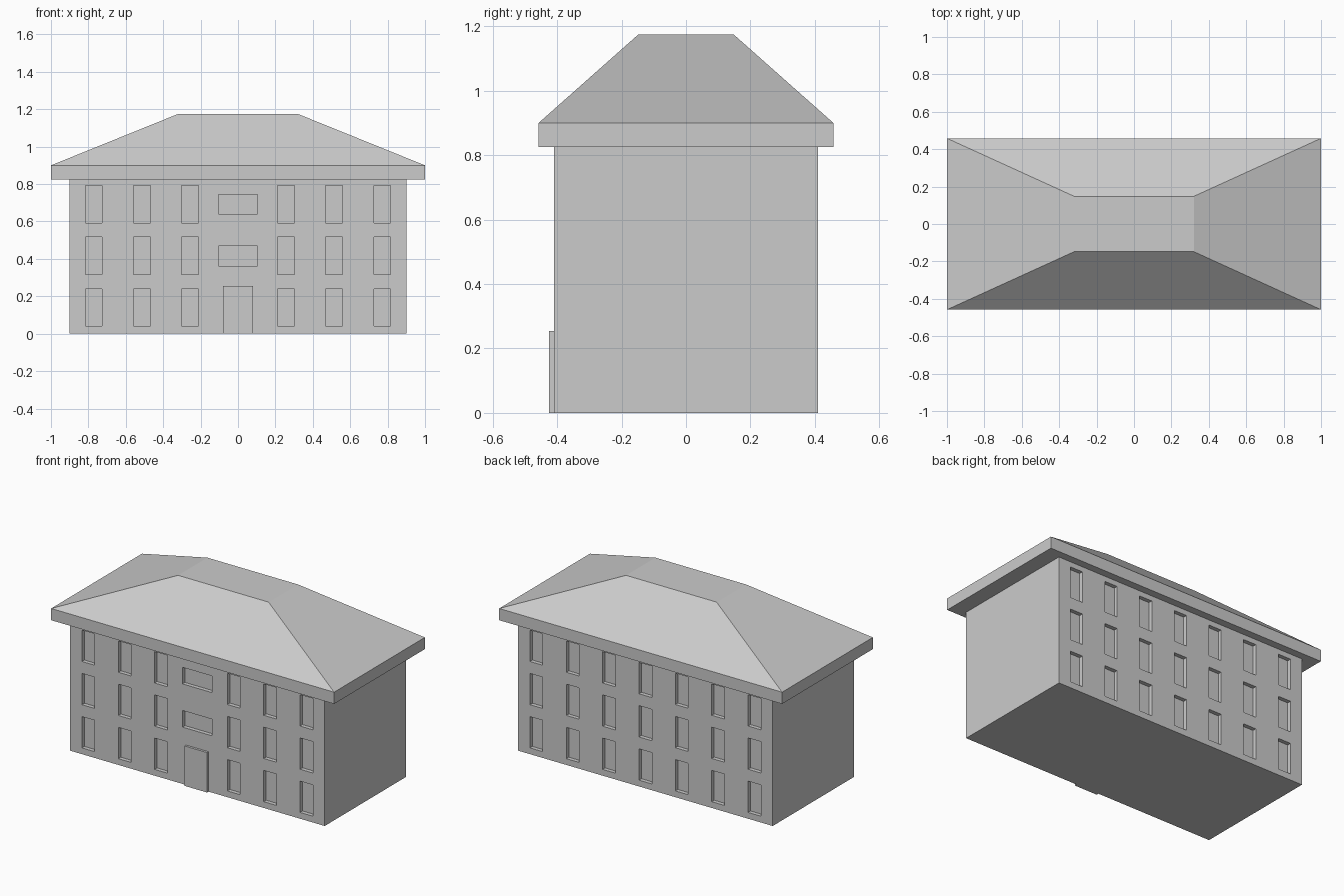
import bpy, bmesh
from mathutils import Matrix, Vector

if "Cube" in bpy.data.objects:
    bpy.data.objects.remove(bpy.data.objects["Cube"])

BODY_Y, EAVE_Z, DEPTH = 0.41, 0.825, 0.025


def add_box(bm, lo, hi):
    lo, hi = Vector(lo), Vector(hi)
    mat = Matrix.Translation((lo + hi) / 2) @ Matrix.Diagonal((*(hi - lo), 1))
    return bmesh.ops.create_cube(bm, size=1, matrix=mat)["verts"]


def make_object(name, bm):
    mesh = bpy.data.meshes.new(name)
    bm.to_mesh(mesh)
    bm.free()
    obj = bpy.data.objects.new(name, mesh)
    bpy.context.collection.objects.link(obj)
    return obj


def box(name, lo, hi):
    bm = bmesh.new()
    add_box(bm, lo, hi)
    return make_object(name, bm)


# Main block, eaves slab and door
walls = box("walls", (-0.9, -BODY_Y, 0), (0.9, BODY_Y, EAVE_Z))
box("eaves", (-1, -0.458, EAVE_Z), (1, 0.458, 0.9))
box("front_door", (-0.08, -0.425, 0), (0.08, -BODY_Y, 0.255))

# Hipped roof with a flat top
bm = bmesh.new()
for v in add_box(bm, (-1, -0.458, 0.9), (1, 0.458, 1.175)):
    if v.co.z > 1:
        v.co.x *= 0.32
        v.co.y *= 0.148 / 0.458
make_object("roof", bm)

# Recessed windows on front (-1) and back (1)
bm = bmesh.new()


def window(side, x, z, w, h):
    y0, y1 = sorted((side * (BODY_Y - DEPTH), side * (BODY_Y + 0.05)))
    add_box(bm, (x - w / 2, y0, z - h / 2), (x + w / 2, y1, z + h / 2))


for side in (-1, 1):
    for col in range(-3, 4):
        for z in (0.14, 0.416, 0.692):
            if side == 1 or col != 0:
                window(side, col * 0.257, z, 0.09, 0.2)

# Wide windows above the door
for z in (0.416, 0.692):
    window(-1, 0, z, 0.21, 0.106)

cutter = make_object("window_cutter", bm)
cutter.hide_render = True
cutter.display_type = 'WIRE'
cut = walls.modifiers.new("windows", 'BOOLEAN')
cut.operation = 'DIFFERENCE'
cut.solver = 'EXACT'
cut.object = cutter
